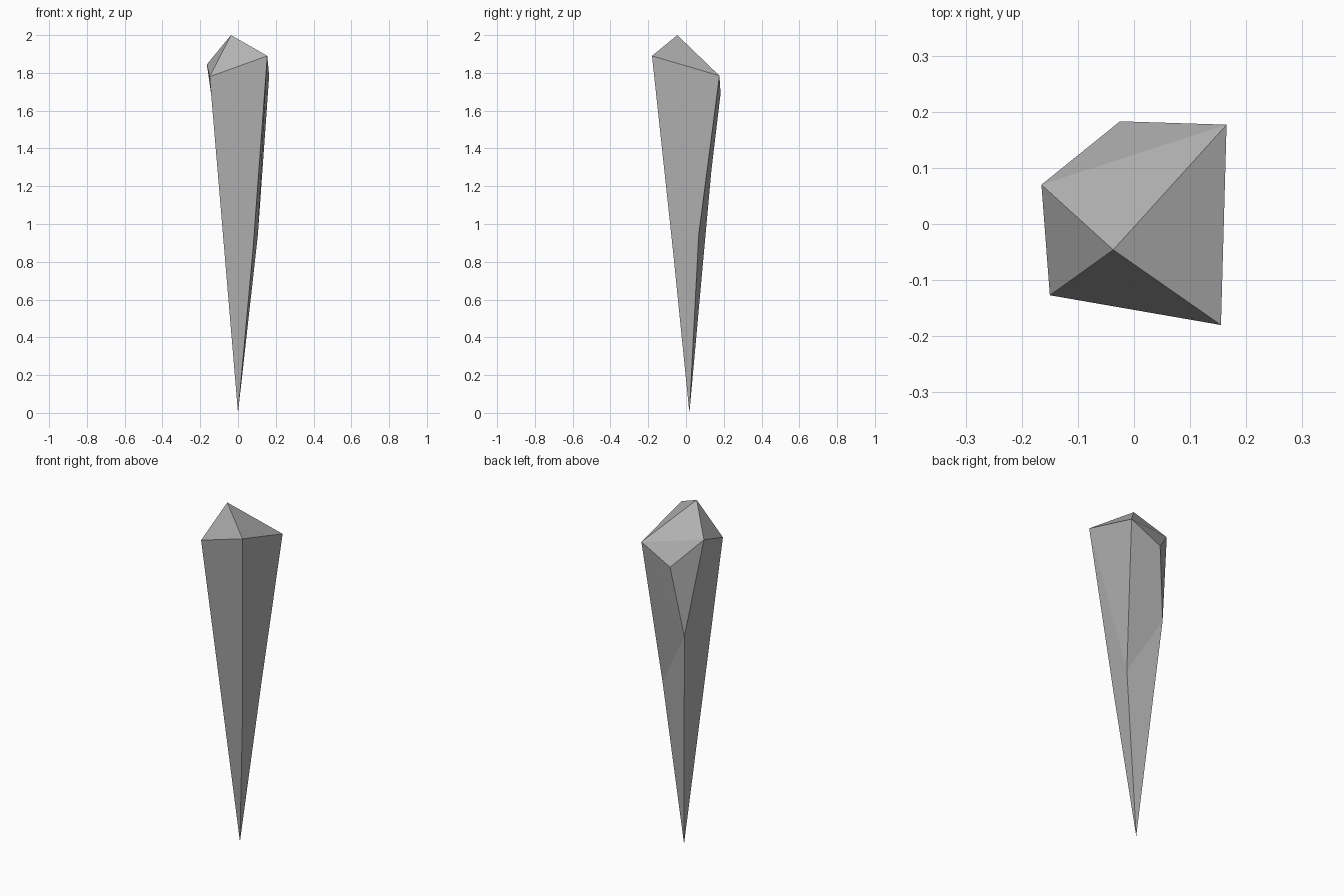
import bpy, bmesh

if "Cube" in bpy.data.objects:
    bpy.data.objects.remove(bpy.data.objects["Cube"])

# Corner points of the faceted crystal shard
corners = {
    "tip": (0.0, 0.018, 0.0), "apex": (-0.037, -0.046, 2.0),
    # crown ring
    "A": (-0.15, -0.127, 1.78), "B": (0.155, -0.18, 1.89), "C": (0.165, 0.177, 1.785),
    "D": (-0.025, 0.183, 1.69), "E": (-0.165, 0.07, 1.845),
    # waist points
    "P": (0.079, -0.069, 0.86), "N": (0.105, 0.067, 0.94), "M": (-0.083, 0.134, 1.28),
}
facets = [
    "A B apex", "B C apex", "C E apex", "E A apex", "C D E",           # cap
    "A P B", "B P N", "B N C", "C N M", "C M D", "D M E", "E M A",     # upper sides
    "A tip P", "P tip N", "N tip M", "M tip A",                        # lower sides
]

bm = bmesh.new()
verts = {name: bm.verts.new(co) for name, co in corners.items()}
for f in facets:
    bm.faces.new([verts[n] for n in f.split()])
bmesh.ops.recalc_face_normals(bm, faces=bm.faces[:])

mesh = bpy.data.meshes.new("crystal_shard")
bm.to_mesh(mesh)
bm.free()
bpy.context.collection.objects.link(bpy.data.objects.new("crystal_shard", mesh))

# Darker grey stone
mat = bpy.data.materials.new("grey_stone")
mat.diffuse_color = (0.45, 0.45, 0.45, 1)
mat.use_nodes = True
mat.node_tree.nodes["Principled BSDF"].inputs["Base Color"].default_value = mat.diffuse_color
mesh.materials.append(mat)
